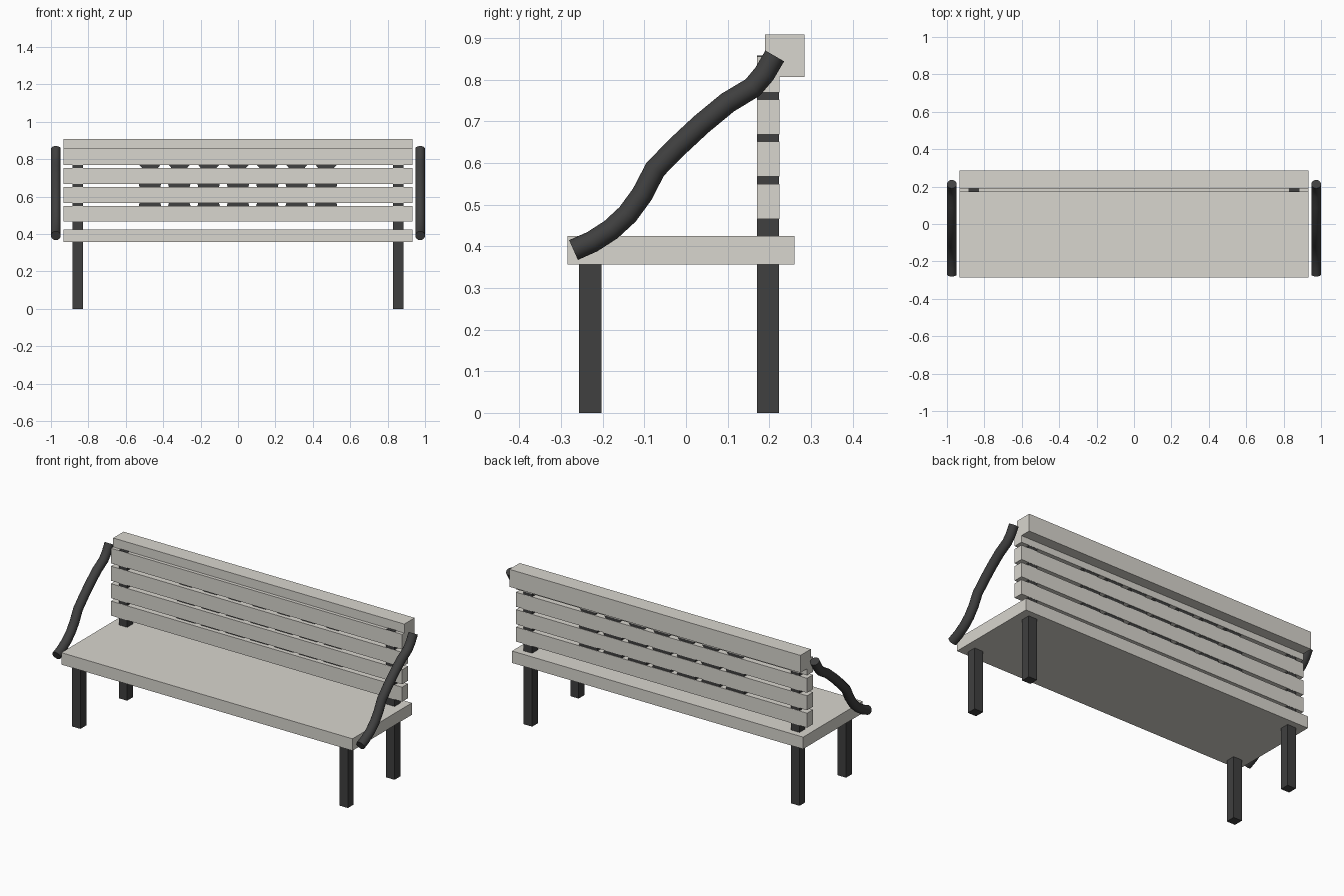
import bpy, bmesh

if "Cube" in bpy.data.objects:
    bpy.data.objects.remove(bpy.data.objects["Cube"])

def mat(name, c):
    m = bpy.data.materials.new(name)
    m.diffuse_color = (*c, 1)
    m.use_nodes = True
    m.node_tree.nodes["Principled BSDF"].inputs["Base Color"].default_value = m.diffuse_color
    return m

LIGHT = mat("pale_boards", (0.69, 0.67, 0.62))
DARK = mat("dark_metal", (0.05, 0.05, 0.05))

def prism(name, profile, y0, y1, material):
    """Extrude an (x, z) outline from y0 to y1."""
    bm = bmesh.new()
    f = bm.faces.new([bm.verts.new((x, y0, z)) for x, z in profile])
    ext = bmesh.ops.extrude_face_region(bm, geom=[f])
    for v in ext["geom"]:
        if isinstance(v, bmesh.types.BMVert):
            v.co.y = y1
    bmesh.ops.recalc_face_normals(bm, faces=bm.faces)
    me = bpy.data.meshes.new(name)
    bm.to_mesh(me)
    bm.free()
    me.materials.append(material)
    ob = bpy.data.objects.new(name, me)
    bpy.context.collection.objects.link(ob)
    return ob

def box(name, x0, x1, y0, y1, z0, z1, material):
    return prism(name, [(x0, z0), (x1, z0), (x1, z1), (x0, z1)], y0, y1, material)

W = 0.933

# Seat boards
seat_y = [-0.285, -0.175, 0.041, 0.151, 0.26]
for a, b in zip(seat_y, seat_y[1:]):
    box("seat_board", -W, W, a, b, 0.356, 0.425, LIGHT)

# Backrest slats and top rail
for z0, z1 in [(0.466, 0.55), (0.567, 0.651), (0.668, 0.752), (0.769, 0.856)]:
    box("back_slat", -W, W, 0.17, 0.224, z0, z1, LIGHT)
box("top_rail", -W, W, 0.19, 0.285, 0.807, 0.908, LIGHT)

# Legs, the rear pair running up as back posts
for s in (-1, 1):
    xa, xb = sorted((s * 0.83, s * 0.884))
    box("front_leg", xa, xb, -0.257, -0.203, 0, 0.357, DARK)
    box("back_post", xa, xb, 0.171, 0.223, 0, 0.858, DARK)

# Dark spacers seen between the slats
for z0, z1, low, high in [(0.549, 0.568, 0.06, 0.055),
                          (0.65, 0.669, 0.055, 0.06),
                          (0.751, 0.77, 0.04, 0.057)]:
    for i in range(-3, 4):
        x = i * 0.157
        prism("back_spacer", [(x - low, z0), (x + low, z0), (x + high, z1), (x - high, z1)],
              0.195, 0.222, DARK)

# Bent tubular armrests
path = [(-0.27, 0.391), (-0.225, 0.411), (-0.18, 0.44), (-0.14, 0.477), (-0.105, 0.525),
        (-0.074, 0.585), (-0.02, 0.64), (0.037, 0.693), (0.1, 0.745),
        (0.16, 0.781), (0.188, 0.814), (0.213, 0.857)]
for s in (-1, 1):
    cu = bpy.data.curves.new("armrest", 'CURVE')
    cu.dimensions = '3D'
    cu.bevel_depth = 0.026
    cu.bevel_resolution = 6
    cu.use_fill_caps = True
    sp = cu.splines.new('POLY')
    sp.points.add(len(path) - 1)
    for p, (y, z) in zip(sp.points, path):
        p.co = (s * 0.974, y, z, 1)
    cu.materials.append(DARK)
    ob = bpy.data.objects.new("armrest", cu)
    bpy.context.collection.objects.link(ob)
    # Convert to mesh so the cap edges stay sharp
    bpy.ops.object.select_all(action='DESELECT')
    ob.select_set(True)
    bpy.context.view_layer.objects.active = ob
    bpy.ops.object.convert(target='MESH')
    bpy.ops.object.shade_smooth_by_angle()
